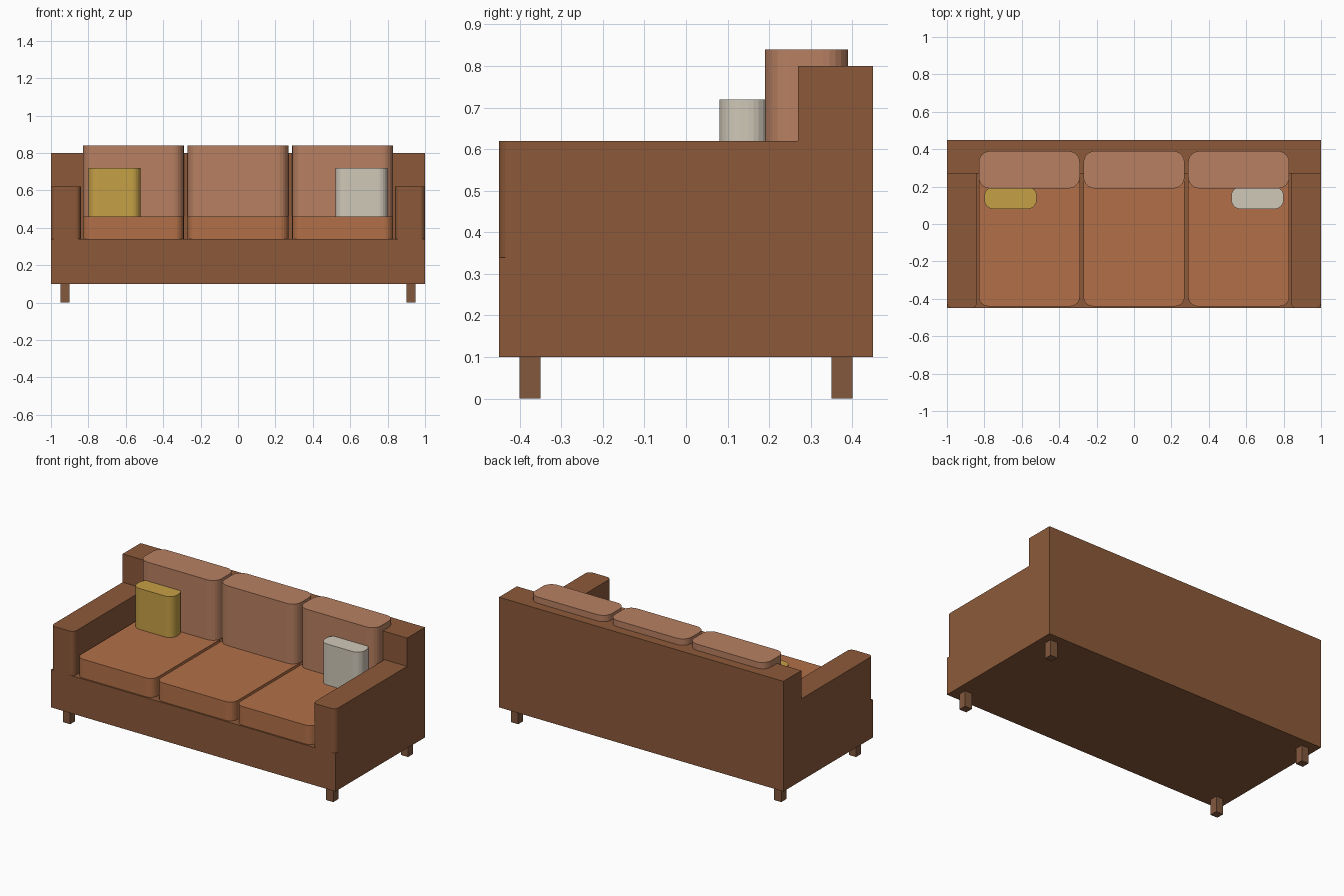
import bpy, bmesh
from mathutils import Vector

if "Cube" in bpy.data.objects:
    bpy.data.objects.remove(bpy.data.objects["Cube"])


def material(name, rgb):
    m = bpy.data.materials.new(name)
    m.diffuse_color = (*rgb, 1)
    m.use_nodes = True
    m.node_tree.nodes["Principled BSDF"].inputs["Base Color"].default_value = m.diffuse_color
    return m


FRAME = material("frame_brown", (0.263, 0.102, 0.042))
LEG = material("leg_brown", (0.223, 0.098, 0.048))
SEAT = material("seat_tan", (0.445, 0.162, 0.065))
BACK = material("back_tan", (0.479, 0.216, 0.122))
MUSTARD = material("mustard", (0.565, 0.352, 0.061))
CREAM = material("cream", (0.631, 0.578, 0.485))


def block(name, x, y, z, mat, radius=0, front_only=False):
    """Box from (min, max) ranges, with optional rounded vertical edges."""
    lo, hi = Vector((x[0], y[0], z[0])), Vector((x[1], y[1], z[1]))
    bm = bmesh.new()
    bmesh.ops.create_cube(bm, size=1)
    bmesh.ops.scale(bm, vec=hi - lo, verts=bm.verts)
    if radius:
        edges = []
        for e in bm.edges:
            a, b = (v.co for v in e.verts)
            if abs(a.z - b.z) > 1e-4 and not (front_only and a.y > 0):
                edges.append(e)
        bmesh.ops.bevel(bm, geom=edges, offset=radius, offset_type='OFFSET',
                        segments=6, profile=0.5, affect='EDGES')
    me = bpy.data.meshes.new(name)
    bm.to_mesh(me)
    bm.free()
    me.materials.append(mat)
    ob = bpy.data.objects.new(name, me)
    ob.location = (lo + hi) / 2
    bpy.context.collection.objects.link(ob)
    return ob


def around(c, width):
    return (c - width / 2, c + width / 2)


# Frame
block("base", (-1, 1), (-0.45, 0.45), (0.10, 0.34), FRAME)
block("backrest", (-1, 1), (0.27, 0.45), (0.34, 0.80), FRAME)

# Arms and legs, left and right
for side, s in (("left", -1), ("right", 1)):
    block(side + "_arm", around(s * 0.92, 0.16), (-0.45, 0.27), (0.34, 0.62),
          FRAME, 0.03, front_only=True)
    for end, t in (("front", -1), ("back", 1)):
        block(f"{end}_{side}_leg", around(s * 0.925, 0.05),
              around(t * 0.375, 0.05), (0, 0.10), LEG)

# Seat and back cushions
for side, cx in (("left", -0.56), ("middle", 0), ("right", 0.56)):
    block(side + "_seat_cushion", around(cx, 0.54), (-0.44, 0.27),
          (0.34, 0.46), SEAT, 0.05)
    block(side + "_back_cushion", around(cx, 0.54), (0.19, 0.39),
          (0.46, 0.84), BACK, 0.06)

# Throw pillows
for side, s, mat in (("left", -1, MUSTARD), ("right", 1, CREAM)):
    block(side + "_pillow", around(s * 0.66, 0.28), (0.08, 0.20),
          (0.46, 0.72), mat, 0.05)
